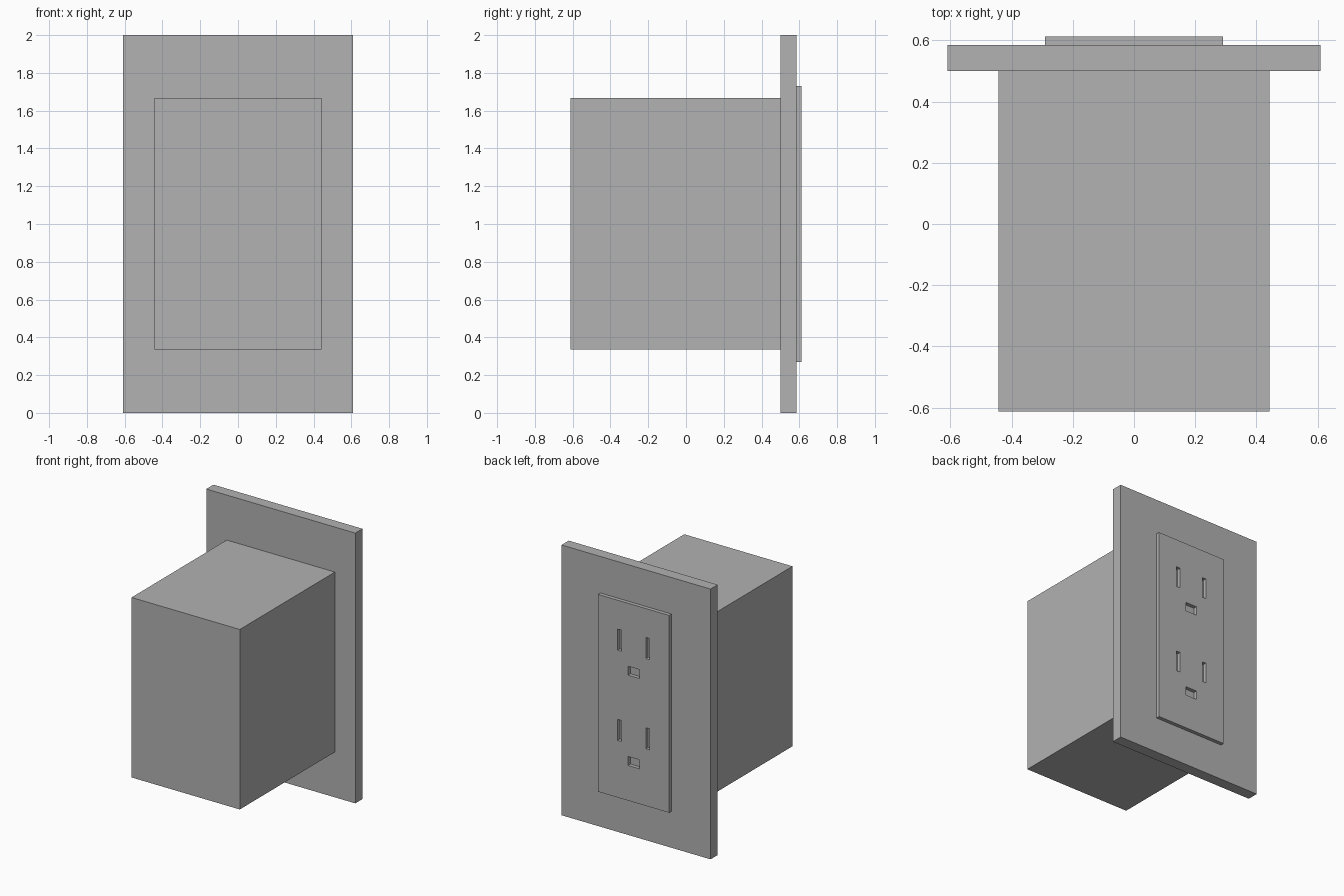
import bpy

default = bpy.data.objects.get("Cube")
if default:
    bpy.data.objects.remove(default, do_unlink=True)

GREY = 0.445
grey = bpy.data.materials.new("light grey")
grey.use_nodes = True
grey.diffuse_color = (GREY, GREY, GREY, 1)
grey.node_tree.nodes["Principled BSDF"].inputs["Base Color"].default_value = (GREY, GREY, GREY, 1)


def box(name, low, high):
    """Axis-aligned box between two corners."""
    bpy.ops.mesh.primitive_cube_add(size=1, location=[(a + b) / 2 for a, b in zip(low, high)])
    obj = bpy.context.object
    obj.name = name
    obj.scale = [b - a for a, b in zip(low, high)]
    bpy.ops.object.transform_apply(location=False, rotation=False, scale=True)
    obj.data.materials.append(grey)
    return obj


PLATE_Y, FACE_Y, PANEL_Y = 0.5, 0.584, 0.612

# Wall box, cover plate and raised socket panel
box("wall_box", (-0.443, -PANEL_Y, 0.335), (0.443, PLATE_Y, 1.667))
box("cover_plate", (-0.61, PLATE_Y, 0), (0.61, FACE_Y, 2))
panel = box("socket_panel", (-0.29, FACE_Y, 0.27), (0.29, PANEL_Y, 1.73))


def cut(name, x, z, width, height):
    """Opening through the panel, down to the cover plate."""
    cutter = box(name, (x - width / 2, FACE_Y - 0.02, z - height / 2),
                 (x + width / 2, PANEL_Y + 0.02, z + height / 2))
    cutter.hide_render = True
    cutter.hide_viewport = True
    mod = panel.modifiers.new(name, "BOOLEAN")
    mod.operation = "DIFFERENCE"
    mod.solver = "EXACT"
    mod.object = cutter


# Two sockets: a pair of blade slots above a ground hole
for level, z in (("lower", 0.77), ("upper", 1.438)):
    for side, x in (("left", 0.115), ("right", -0.115)):
        cut(f"{level}_{side}_slot_cutter", x, z, 0.032, 0.156)
    cut(f"{level}_ground_cutter", 0, z - 0.207, 0.094, 0.066)

# Apply the cuts and remove the cutters
bpy.context.view_layer.update()
cut_mesh = bpy.data.meshes.new_from_object(panel.evaluated_get(bpy.context.evaluated_depsgraph_get()))
cutters = [mod.object for mod in panel.modifiers]
panel.modifiers.clear()
panel.data = cut_mesh
for cutter in cutters:
    bpy.data.objects.remove(cutter, do_unlink=True)
